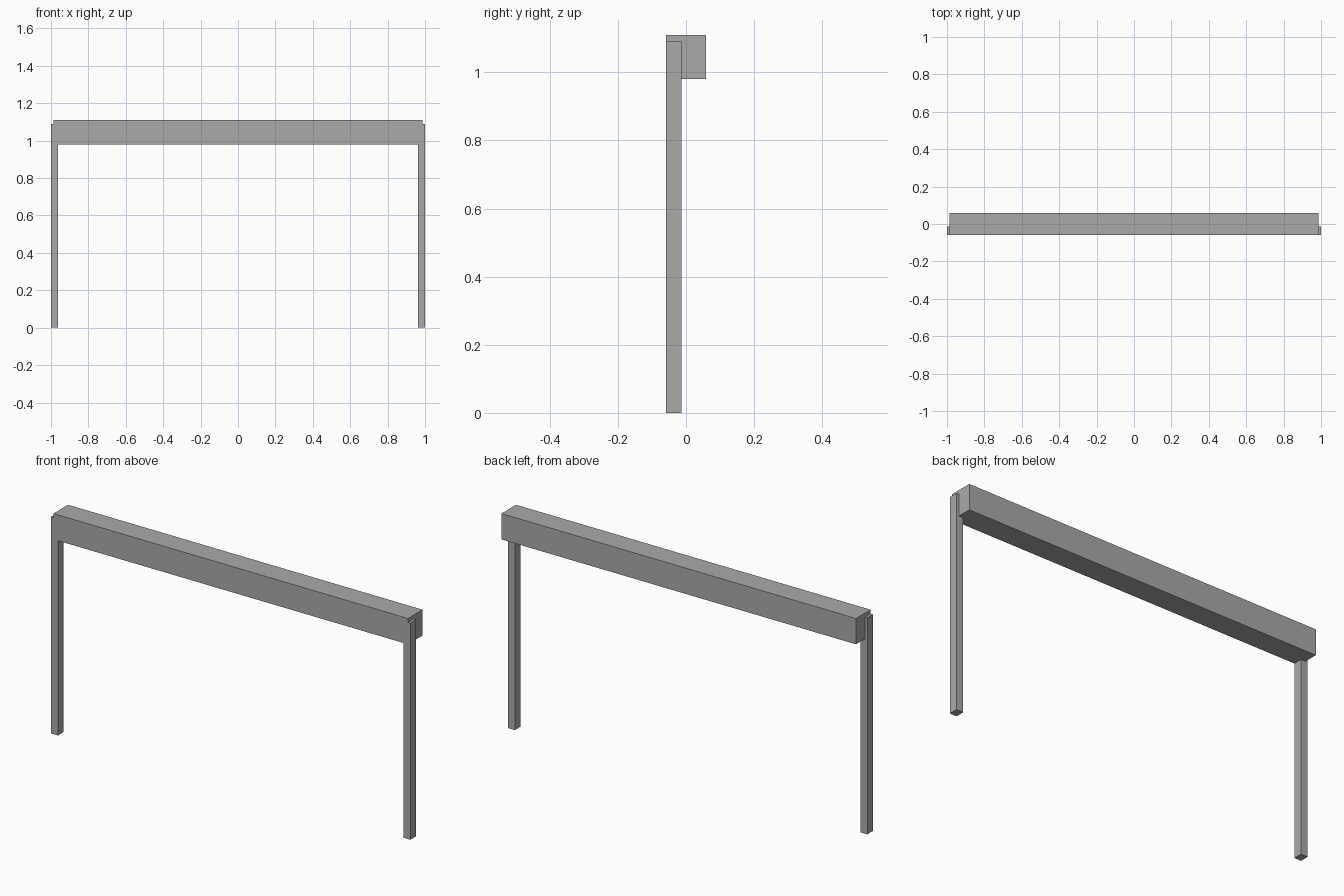
import bpy

if "Cube" in bpy.data.objects:
    bpy.data.objects.remove(bpy.data.objects["Cube"])

grey = bpy.data.materials.new("plain grey")
grey.diffuse_color = (0.4, 0.4, 0.4, 1)
grey.use_nodes = True
grey.node_tree.nodes["Principled BSDF"].inputs["Base Color"].default_value = grey.diffuse_color


def box(name, low, high):
    """Add a box spanning two opposite corners."""
    centre = [(a + b) / 2 for a, b in zip(low, high)]
    bpy.ops.mesh.primitive_cube_add(size=1, location=centre)
    obj = bpy.context.object
    obj.name = name
    obj.scale = [b - a for a, b in zip(low, high)]
    bpy.ops.object.transform_apply(location=False, rotation=False, scale=True)
    obj.data.materials.append(grey)
    return obj


# Deep crossbeam
box("crossbeam", (-0.987, -0.058, 0.98), (0.987, 0.058, 1.11))

# Slim posts, flush with the beam's front and just proud of its ends
box("left_post", (-1.0, -0.058, 0.0), (-0.962, -0.013, 1.09))
box("right_post", (0.962, -0.058, 0.0), (1.0, -0.013, 1.09))
